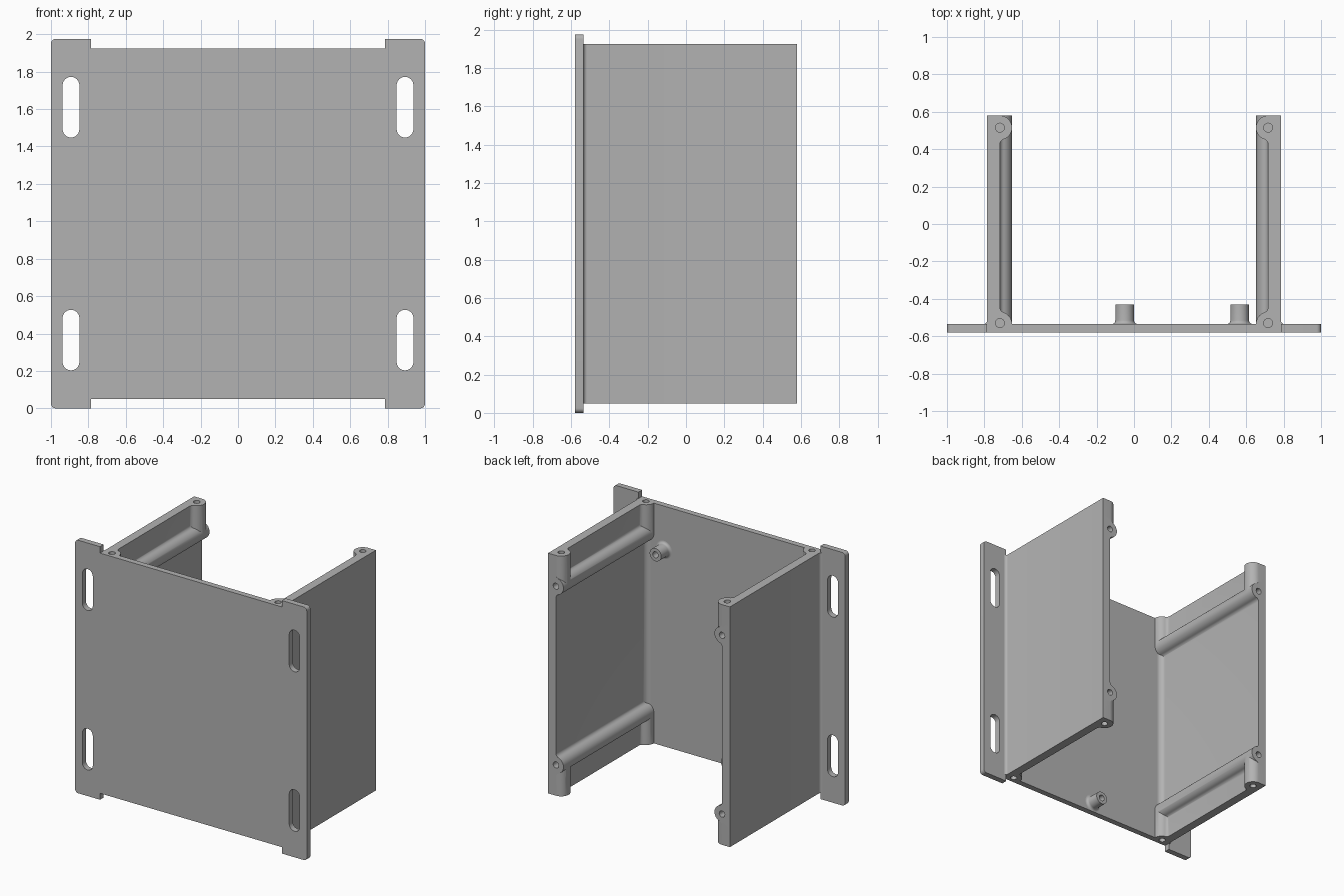
import bpy, bmesh, math
from mathutils import Vector

cube = bpy.data.objects.get("Cube")
if cube:
    bpy.data.objects.remove(cube, do_unlink=True)

grey = bpy.data.materials.new("plain grey")
grey.use_nodes = True
COLOUR = (0.45, 0.45, 0.45, 1)
grey.diffuse_color = COLOUR
grey.node_tree.nodes["Principled BSDF"].inputs["Base Color"].default_value = COLOUR

FACE, BACK = -0.535, 0.58        # plate inner face and rear edge
LOW, HIGH = 0.05, 1.925          # side wall height range
IN, OUT = 0.717, 0.785           # side wall thickness range
R, F, HOLE = 0.065, 0.03, 0.024  # rib radius, blend radius, screw hole radius
POST_Y = BACK - R
ROD_Z = (0.29, 1.685)


def arc(cx, cy, r, a0, a1, n=12):
    steps = [math.radians(a0 + (a1 - a0) * i / n) for i in range(n + 1)]
    return [(cx + r * math.cos(a), cy + r * math.sin(a)) for a in steps]


def prism(name, outline, axis, lo, hi):
    """Extrude a closed outline along one axis; the outline uses the other two."""
    place = {"y": lambda p, d: (p[0], d, p[1]), "z": lambda p, d: (p[0], p[1], d)}[axis]
    bm = bmesh.new()
    face = bm.faces.new([bm.verts.new(place(p, lo)) for p in outline])
    new = bmesh.ops.extrude_face_region(bm, geom=[face])["geom"]
    shift = Vector(place((0, 0), hi - lo))
    bmesh.ops.translate(bm, vec=shift, verts=[v for v in new if isinstance(v, bmesh.types.BMVert)])
    bmesh.ops.recalc_face_normals(bm, faces=bm.faces)
    return finish(name, bm)


def finish(name, bm):
    mesh = bpy.data.meshes.new(name)
    bm.to_mesh(mesh)
    bm.free()
    mesh.materials.append(grey)
    obj = bpy.data.objects.new(name, mesh)
    bpy.context.collection.objects.link(obj)
    return obj


def activate(obj):
    bpy.ops.object.select_all(action="DESELECT")
    obj.select_set(True)
    bpy.context.view_layer.objects.active = obj


def combine(obj, tool, operation):
    mod = obj.modifiers.new(operation, "BOOLEAN")
    mod.operation, mod.solver, mod.object = operation, "EXACT", tool
    activate(obj)
    bpy.ops.object.modifier_apply(modifier=mod.name)
    bpy.data.objects.remove(tool, do_unlink=True)


def drill(obj, a, b, axis, lo, hi):
    combine(obj, prism("drill", arc(a, b, HOLE, 0, 345, 23), axis, lo, hi), "DIFFERENCE")


def drill_posts(obj, sides, y):
    for s in sides:
        for lo, hi in ((LOW - 0.1, 0.2), (HIGH - 0.15, HIGH + 0.1)):
            drill(obj, s * IN, y, "z", lo, hi)


def smooth(obj):
    activate(obj)
    bpy.ops.object.shade_smooth_by_angle(angle=math.radians(32))


def rib_half(c, sign):
    """Half of a rib section: root blend on the wall, then round up to the crest."""
    reach = math.sqrt((R + F) ** 2 - F ** 2)
    tilt = math.degrees(math.asin(F / (R + F)))
    pts = [(IN - y, x) for x, y in arc(reach, F, F, 270, 180 + tilt, 6)]
    pts += [(IN - y, x) for x, y in arc(0, 0, R, tilt, 90, 12)[1:]]
    return [(x, c + sign * u) for x, u in pts]


# Front plate with rounded ears, stepped ends and four slots
TOP, C = 1.975, 0.025
outline = (arc(1 - C, TOP - C, C, 0, 90, 6) + arc(C - 1, TOP - C, C, 90, 180, 6)
           + arc(C - 1, C, C, 180, 270, 6) + arc(1 - C, C, C, 270, 360, 6))
plate = prism("front_plate", outline, "y", -BACK, FACE)
for lo, hi in ((-0.1, LOW), (HIGH, TOP + 0.1)):
    step = [(-OUT, lo), (OUT, lo), (OUT, hi), (-OUT, hi)]
    combine(plate, prism("step", step, "y", -1, 0), "DIFFERENCE")
for x in (-0.893, 0.893):
    for z in (0.365, 1.61):
        r, half = 0.045, 0.117
        slot = arc(x, z + half, r, 0, 180) + arc(x, z - half, r, 180, 360)
        combine(plate, prism("slot", slot, "y", -1, 0), "DIFFERENCE")
drill_posts(plate, (-1, 1), FACE + 0.005)
smooth(plate)

# Side wall with blended root
wall_outline = ([(OUT, BACK), (IN, BACK)]
                + arc(IN - 0.045, FACE + 0.045, 0.045, 0, -90, 8)
                + arc(OUT + 0.02, FACE + 0.02, 0.02, 270, 180, 6))
wall = prism("left_side_wall", wall_outline, "z", LOW, HIGH)

# Corner posts, from each end of the wall to the nearest rod
inside = OUT - 0.02
rear = [(inside, POST_Y)] + arc(IN, POST_Y, R, 0, 90, 8) + arc(IN, POST_Y, R, 90, 180, 12)
rear += rib_half(POST_Y, -1)[::-1][1:] + [(inside, POST_Y - 0.09)]
front = rib_half(FACE, 1) + [(inside, FACE), (inside, FACE + 0.09)]
for lo, hi in ((LOW, ROD_Z[0]), (ROD_Z[1], HIGH)):
    combine(wall, prism("rear_post", rear[1:], "z", lo, hi), "UNION")
    combine(wall, prism("front_post", front, "z", lo, hi), "UNION")

# Horizontal rods with screw holes at the rear
for z in ROD_Z:
    rod = rib_half(z, 1) + rib_half(z, -1)[::-1][1:] + [(inside, z - 0.09), (inside, z + 0.09)]
    combine(wall, prism("rod", rod, "y", FACE, BACK), "UNION")
for z in ROD_Z:
    drill(wall, IN, z, "y", BACK - 0.3, BACK + 0.1)
drill_posts(wall, (1,), POST_Y)
drill_posts(wall, (1,), FACE + 0.005)

# Opposite wall is a mirrored copy
other = wall.copy()
other.data = wall.data.copy()
other.name = "right_side_wall"
bpy.context.collection.objects.link(other)
bm = bmesh.new()
bm.from_mesh(other.data)
for v in bm.verts:
    v.co.x = -v.co.x
bmesh.ops.reverse_faces(bm, faces=bm.faces)
bm.to_mesh(other.data)
bm.free()
smooth(wall)
smooth(other)


# Flared screw bosses on the plate, turned from a profile
def boss(name, x, z):
    profile = [(HOLE, 0.01), (HOLE, 0.105), (0.05, 0.105)]
    profile += arc(0.07, 0.02, 0.02, 180, 270, 6)
    bm = bmesh.new()
    verts = [bm.verts.new((x + r, FACE + h, z)) for r, h in profile]
    edges = [bm.edges.new(pair) for pair in zip(verts, verts[1:])]
    bmesh.ops.spin(bm, geom=verts + edges, cent=(x, 0, z), axis=(0, 1, 0),
                   angle=math.tau, steps=32)
    bmesh.ops.remove_doubles(bm, verts=bm.verts, dist=0.0005)
    floor = [e for e in bm.edges if e.is_boundary and
             all((v.co - Vector((x, v.co.y, z))).length < HOLE + 0.005 for v in e.verts)]
    bmesh.ops.holes_fill(bm, edges=floor)
    bmesh.ops.recalc_face_normals(bm, faces=bm.faces)
    smooth(finish(name, bm))


boss("upper_boss", 0.565, 1.585)
boss("lower_boss", -0.05, 0.12)
